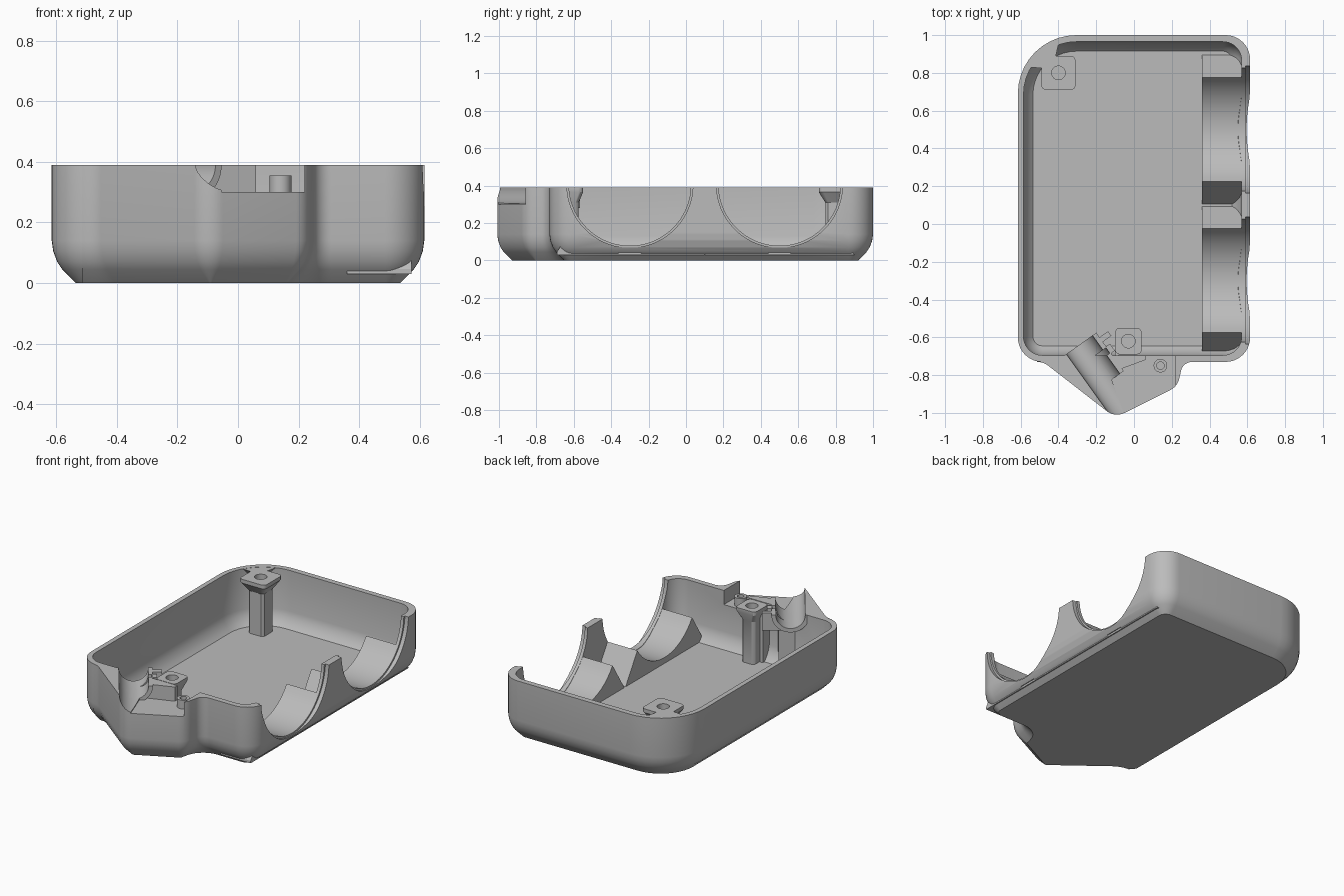
import bpy
import bmesh
from math import sin, cos, pi, radians
from mathutils import Vector, Matrix

if "Cube" in bpy.data.objects:
    bpy.data.objects.remove(bpy.data.objects["Cube"])

TOP = 0.39
FLOOR = 0.04

grey = bpy.data.materials.new("plain grey")
grey.use_nodes = True
grey.diffuse_color = (0.5, 0.5, 0.5, 1)
grey.node_tree.nodes["Principled BSDF"].inputs["Base Color"].default_value = grey.diffuse_color


def loft(name, rings):
    """Skin equal-length rings of points into a closed solid."""
    bm = bmesh.new()
    loops = [[bm.verts.new(p) for p in ring] for ring in rings]
    n = len(loops[0])
    for a, b in zip(loops, loops[1:]):
        for i in range(n):
            j = (i + 1) % n
            bm.faces.new((a[i], a[j], b[j], b[i]))
    bm.faces.new(loops[0][::-1])
    bm.faces.new(loops[-1])
    bmesh.ops.recalc_face_normals(bm, faces=bm.faces)
    mesh = bpy.data.meshes.new(name)
    bm.to_mesh(mesh)
    bm.free()
    mesh.materials.append(grey)
    obj = bpy.data.objects.new(name, mesh)
    bpy.context.collection.objects.link(obj)
    return obj


def outline(corners, inset=0.0, steps=10):
    """Counter-clockwise polygon of (x, y, radius), inset and rounded."""
    pts = []
    n = len(corners)
    for i, (x, y, r) in enumerate(corners):
        p = Vector((x, y))
        d0 = (p - Vector(corners[i - 1][:2])).normalized()
        d1 = (Vector(corners[(i + 1) % n][:2]) - p).normalized()
        n0, n1 = Vector((-d0.y, d0.x)), Vector((-d1.y, d1.x))
        bis = (n0 + n1) / (1 + n0.dot(n1))
        side = 1 if d0.cross(d1) > 0 else -1
        rad = max(r - side * inset, 0.004) * side
        centre = p + bis * (inset + rad)
        turn = d0.angle_signed(d1)
        for k in range(steps + 1):
            a = -turn * k / steps
            pts.append(centre - Matrix.Rotation(a, 2) @ n0 * rad)
    return pts


def stack(name, corners, profile):
    """Loft an outline through (inset, height) pairs."""
    return loft(name, [[(p.x, p.y, z) for p in outline(corners, d)] for d, z in profile])


def rod(name, a, b, radius, sides=64):
    a, b = Vector(a), Vector(b)
    q = (b - a).to_track_quat("Z", "Y")
    ring = [q @ Vector((radius * cos(2 * pi * k / sides), radius * sin(2 * pi * k / sides), 0))
            for k in range(sides)]
    return loft(name, [[a + p for p in ring], [b + p for p in ring]])


def prism(name, pts, z0, z1):
    return loft(name, [[(x, y, z) for x, y in pts] for z in (z0, z1)])


def rect(x0, x1, y0, y1):
    return [(x0, y0), (x1, y0), (x1, y1), (x0, y1)]


def boolean(obj, cutters, operation="DIFFERENCE"):
    """Apply the cutters, then remove them."""
    for c in cutters:
        c.hide_render = True
        m = obj.modifiers.new("cut", "BOOLEAN")
        m.operation, m.solver, m.object = operation, "EXACT", c
    bpy.context.view_layer.update()
    mesh = bpy.data.meshes.new_from_object(obj.evaluated_get(bpy.context.evaluated_depsgraph_get()))
    obj.modifiers.clear()
    obj.data = mesh
    for c in cutters:
        bpy.data.objects.remove(c)


# Tray: rounded case with a pointed nose at the front
nose = [(-0.48, -0.73, 0.1), (-0.1, -1.025, 0.09), (0.23, -0.86, 0.09), (0.26, -0.73, 0.06)]
case = [(-0.615, -0.73, 0.13)] + nose + [(0.615, -0.73, 0.13), (0.615, 1, 0.13), (-0.615, 1, 0.31)]
tray = stack("tray", case, [(0.08, 0), (0.035, 0.045), (0.018, 0.07), (0.005, 0.105), (0, 0.14), (0, TOP)])
room = [(-0.585, -0.695, 0.1), (0.57, -0.695, 0.1), (0.57, 0.965, 0.1), (-0.585, 0.965, 0.28)]
cavity = stack("cavity", room, [(0.05, FLOOR), (0.03, 0.06), (0.01, 0.095), (0, 0.13), (0, 0.5)])
boolean(tray, [cavity])

# Cable channel direction, running out through the nose
start = Vector((-0.26, -0.68, TOP))
along = Vector((0.58, -0.81, 0)).normalized()
across = Vector((-along.y, along.x, 0))


def on_axis(t, s=0.0, z=0.0):
    return start + along * t + across * s + Vector((0, 0, z))


def slab(name, t0, t1, half, z0, z1):
    pts = [on_axis(t, s).to_2d() for t, s in ((t0, -half), (t1, -half), (t1, half), (t0, half))]
    return prism(name, pts, z0, z1)


# Two round openings in the side wall, each with a stepped lip and a small slit
CENTRES = (-0.3, 0.5)
cuts = []
for y in CENTRES:
    cuts += [rod("opening", (0.5, y, 0.405), (0.7, y, 0.405), 0.326, 96),
             rod("lip", (0.59, y, 0.405), (0.7, y, 0.405), 0.337, 96),
             prism("slit", rect(0.55, 0.7, y - 0.06, y + 0.06), 0.032, 0.042)]

# Lowered deck in the nose, open to the inside
deck = [(-0.13, -0.79), (-0.02, -1.1), (0.22, -1.1), (0.22, -0.6), (0.06, -0.6), (0.06, -0.72)]
cuts += [prism("deck", deck, 0.3, 0.5), rod("channel", on_axis(-0.2), on_axis(0.5), 0.085)]
boolean(tray, cuts)

# Cable holder: sleeve, flange rings and a support rib below
holder = rod("cable_holder", on_axis(-0.05), on_axis(0.2), 0.11)
boolean(holder, [rod("collar", on_axis(0.04), on_axis(0.085), 0.135),
                 slab("flange", -0.02, 0.01, 0.165, 0.28, TOP),
                 slab("rib", 0.0, 0.12, 0.07, 0.03, 0.34)], "UNION")
boolean(holder, [rod("bore", on_axis(-0.3), on_axis(0.5), 0.085),
                 rod("groove", on_axis(0.045), on_axis(0.08), 0.105),
                 prism("upper_half", rect(-1, 1, -1.2, 0), TOP, 0.8)])


# Screw posts: round column flaring into a rounded square head
def screw_post(name, x, y, half, radius):
    corners = [(x + sx * half, y + sy * half, 0.025)
               for sx, sy in ((-1, -1), (1, -1), (1, 1), (-1, 1))]
    head = outline(corners)
    square = [[(p.x, p.y, z) for p in head] for z in (0.365, TOP - 0.001)]
    centre = Vector((x, y))
    circle = [centre + (p - centre).normalized() * radius for p in head]
    column = [[(p.x, p.y, z) for p in circle] for z in (0.03, 0.31)]
    post = loft(name, column + square)
    boolean(post, [rod("hole", (x, y, 0.2), (x, y, 0.5), 0.036, 32)])
    return post


corner_post = screw_post("corner_screw_post", -0.4, 0.8, 0.09, 0.068)
front_post = screw_post("front_screw_post", -0.03, -0.62, 0.07, 0.055)

# Wedge tying the corner post head to the rim
gusset_top = [(-0.43, 0.82), (-0.4, 0.95), (-0.5, 0.93), (-0.55, 0.83)]
gusset = loft("corner_gusset", [[(-0.5 + (x + 0.5) * 0.3, 0.91 + (y - 0.91) * 0.3, 0.31) for x, y in gusset_top],
                                [(x, y, TOP - 0.001) for x, y in gusset_top]])

# Web joining the front post to the wall
web = prism("front_web", rect(-0.1, -0.08, -0.72, -0.63), 0.03, 0.36)

# Locating peg on the deck
peg = rod("locating_peg", (0.14, -0.75, 0.29), (0.14, -0.75, 0.355), 0.036, 32)
boolean(peg, [rod("dimple", (0.14, -0.75, 0.33), (0.14, -0.75, 0.4), 0.02, 32)])

# Saddles under the two openings
saddles = []
for name, y in zip(("front_saddle", "rear_saddle"), CENTRES):
    low, high = 0.4, 0.275
    section = [(-low, 0.03), (low, 0.03)]
    for k in range(25):
        s = high * (1 - k / 12)
        section.append((s, 0.405 - (0.328 ** 2 - s * s) ** 0.5))
    saddle = loft(name, [[(x, y + s, z) for s, z in section] for x in (0.36, 0.572)])
    saddles.append(saddle)
    # trim to the inside of the tray
    boolean(saddle, [prism("trim", rect(0.3, 0.575, -0.69, 0.925), 0, 0.5)], "INTERSECT")

# Smooth curved walls, crisp edges
for obj in [tray, holder, corner_post, front_post, gusset, web, peg] + saddles:
    bpy.ops.object.select_all(action="DESELECT")
    obj.select_set(True)
    bpy.context.view_layer.objects.active = obj
    bpy.ops.object.shade_smooth_by_angle(angle=radians(30))
